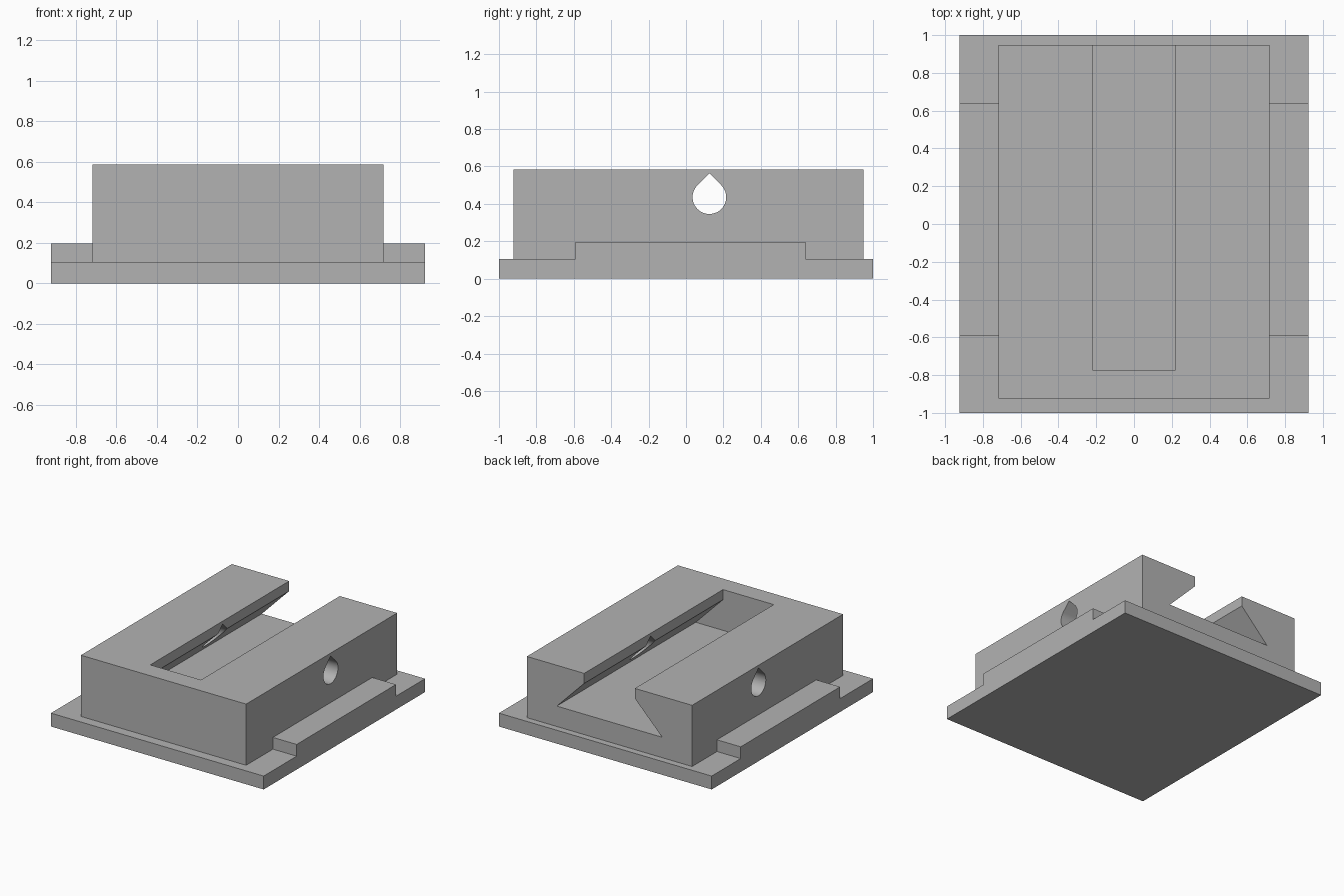
import bpy, bmesh
from math import sin, cos, pi, radians
from mathutils import Vector

default = bpy.data.objects.get("Cube")
if default:
    bpy.data.objects.remove(default, do_unlink=True)

GREY = (0.45, 0.45, 0.45, 1.0)
grey = bpy.data.materials.new("plain grey")
grey.use_nodes = True
grey.diffuse_color = GREY
grey.node_tree.nodes["Principled BSDF"].inputs["Base Color"].default_value = GREY


def prism(name, profile, axis, start, end):
    """Extrude a (u, z) profile along the x or y axis."""
    bm = bmesh.new()
    place = (lambda u, z: (start, u, z)) if axis == "x" else (lambda u, z: (u, start, z))
    face = bm.faces.new([bm.verts.new(place(u, z)) for u, z in profile])
    length = end - start
    move = Vector((length, 0, 0)) if axis == "x" else Vector((0, length, 0))
    ext = bmesh.ops.extrude_face_region(bm, geom=[face], use_keep_orig=True)
    verts = [g for g in ext["geom"] if isinstance(g, bmesh.types.BMVert)]
    bmesh.ops.translate(bm, vec=move, verts=verts)
    bmesh.ops.recalc_face_normals(bm, faces=bm.faces)
    mesh = bpy.data.meshes.new(name)
    bm.to_mesh(mesh)
    bm.free()
    mesh.materials.append(grey)
    obj = bpy.data.objects.new(name, mesh)
    bpy.context.collection.objects.link(obj)
    return obj


def combine(target, tool, operation):
    """Apply a boolean and discard the tool object."""
    tool.hide_render = True
    mod = target.modifiers.new(operation, "BOOLEAN")
    mod.operation, mod.object, mod.solver = operation, tool, "EXACT"
    bpy.context.view_layer.objects.active = target
    bpy.ops.object.modifier_apply(modifier=mod.name)
    bpy.data.objects.remove(tool, do_unlink=True)


# Main dimensions
half_width, block_half = 0.923, 0.717
base_top, rail_top, block_top = 0.105, 0.197, 0.585
block_front, block_back = -0.923, 0.948

# Base plate with raised side rails
base = prism("clamp_base", [(-1, 0), (1, 0), (1, base_top), (0.64, base_top),
                            (0.64, rail_top), (-0.591, rail_top),
                            (-0.591, base_top), (-1, base_top)],
             "x", -half_width, half_width)

# Main block
block = prism("block", [(-block_half, 0.05), (block_half, 0.05),
                        (block_half, block_top), (-block_half, block_top)],
              "y", block_front, block_back)
combine(base, block, "UNION")

# Dovetail channel, open at the top and back
half = [(0.457, 0.265), (0.22, 0.506), (0.22, 0.7)]
channel = prism("channel_cutter", half + [(-x, z) for x, z in reversed(half)],
                "y", -0.773, 1.2)
combine(base, channel, "DIFFERENCE")

# Teardrop cross hole: three quarters of a circle closed by a point
radius, hole_y, hole_z, steps = 0.09, 0.125, 0.436, 36
arc = [radians(135) + 1.5 * pi * i / steps for i in range(steps + 1)]
drop = [(hole_y + radius * cos(a), hole_z + radius * sin(a)) for a in arc]
drop.append((hole_y, hole_z + radius * 2 ** 0.5))
combine(base, prism("hole_cutter", drop, "x", -1.2, 1.2), "DIFFERENCE")

# Smooth the bore while keeping every edge crisp
bpy.ops.object.select_all(action="DESELECT")
base.select_set(True)
bpy.context.view_layer.objects.active = base
bpy.ops.object.shade_smooth_by_angle(angle=radians(25))
